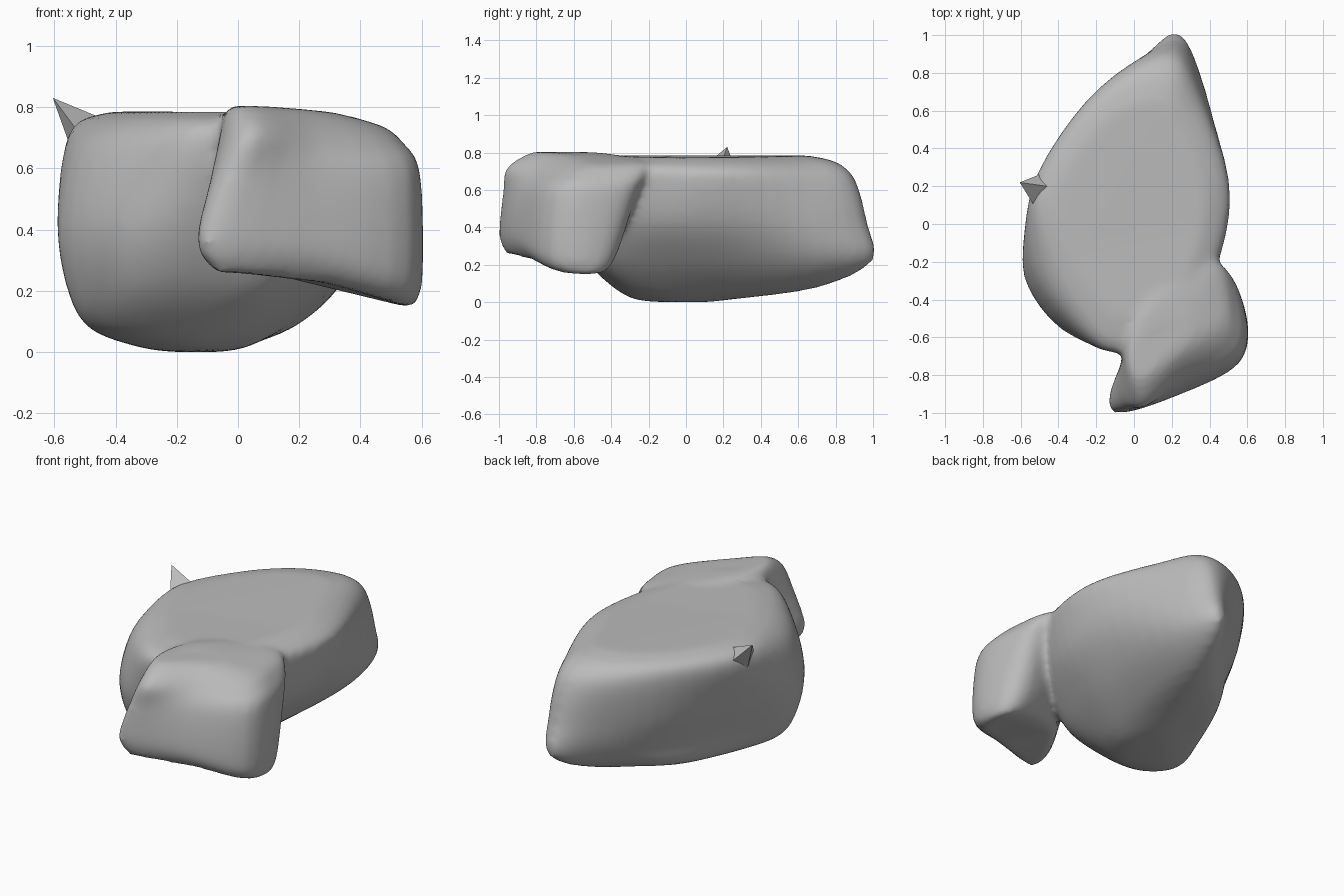
import bpy
import bmesh
from mathutils import Vector

cube = bpy.data.objects.get("Cube")
if cube:
    bpy.data.objects.remove(cube, do_unlink=True)

grey = bpy.data.materials.new("plain grey")
grey.use_nodes = True
grey.diffuse_color = (0.5, 0.5, 0.5, 1)
grey.node_tree.nodes["Principled BSDF"].inputs["Base Color"].default_value = (0.5, 0.5, 0.5, 1)


def spline(points, closed, steps=4):
    """Smooth curve through the given points."""
    n = len(points)
    pick = (lambda i: points[i % n]) if closed else (lambda i: points[min(max(i, 0), n - 1)])
    out = []
    for i in range(n if closed else n - 1):
        a, b, c, d = (pick(i + k) for k in (-1, 0, 1, 2))
        for s in range(steps):
            t = s / steps
            out.append(0.5 * (2 * b + (c - a) * t + (2 * a - 5 * b + 4 * c - d) * t ** 2
                              + (3 * b - a - 3 * c + d) * t ** 3))
    if not closed:
        out.append(points[-1])
    return out


def inset(outline, factor):
    """Outline shrunk towards its middle."""
    n = len(outline)
    cx, cy = sum(p[0] for p in outline) / n, sum(p[1] for p in outline) / n
    return [(cx + (x - cx) * factor, cy + (y - cy) * factor) for x, y in outline]


def loft(bm, levels):
    """Skin stacked outlines (hundredths of a unit), each (height, droop towards +x, outline)."""
    rings = []
    for z, droop, outline in levels:
        pts = [Vector((x, y, z - droop * max(x, 0) ** 2 / 100)) / 100 for x, y in outline]
        rings.append(spline(pts, True))
    columns = [spline(list(col), False) for col in zip(*rings)]
    grid = [[bm.verts.new(p) for p in col] for col in columns]
    for i, a in enumerate(grid):
        b = grid[(i + 1) % len(grid)]
        for j in range(len(a) - 1):
            bm.faces.new((a[j], b[j], b[j + 1], a[j + 1]))
    bm.faces.new([col[0] for col in grid])
    bm.faces.new([col[-1] for col in grid])


def finish(name, bm):
    bmesh.ops.recalc_face_normals(bm, faces=bm.faces)
    mesh = bpy.data.meshes.new(name)
    bm.to_mesh(mesh)
    bm.free()
    mesh.materials.append(grey)
    obj = bpy.data.objects.new(name, mesh)
    bpy.context.collection.objects.link(obj)
    mesh.shade_smooth()
    return obj


# Main body: nearly flat top, rounded keel, undercut flank, pointed back
keel = [(-6, 25), (-13, 21), (-21, 14), (-29, 3), (-32, -14), (-26, -24),
        (-14, -27), (-5, -20), (2, -8), (2, 8), (-1, 20)]
rim = [(19, 80), (-6, 75), (-31, 54), (-52, 17), (-46, -16), (-31, -45),
       (-8, -66), (28, -52), (44, -14), (47, 23), (31, 61)]
body_levels = [
    (0, 0, inset(keel, 0.4)),
    (1.5, 0, keel),
    (8, 0, [(12, 71), (-6, 59), (-25, 41), (-42, 3), (-49, -22), (-35, -37),
            (-12, -38), (4, -30), (13, -8), (16, 20), (18, 55)]),
    (22, 0, [(22, 100), (2, 81), (-23, 52), (-48, 2), (-56, -26), (-37, -50),
             (-10, -52), (14, -43), (28, -10), (32, 25), (33, 72)]),
    (42, 0, [(23, 97), (-2, 83), (-29, 55), (-54, 4), (-58, -28), (-38, -56),
             (-10, -62), (24, -46), (42, -13), (45, 25), (38, 70)]),
    (65, 0, [(22, 90), (-4, 83), (-32, 57), (-55, 16), (-54, -22), (-36, -52),
             (-10, -68), (28, -52), (47, -12), (50, 25), (36, 67)]),
    (75, 0.12, rim),
    (78.5, 0.1, inset(rim, 0.78)),
]
# Slanted block overhanging the front, its underside drooping on one side
block_levels = [
    (26, 0.38, [(-6, -96), (23, -86), (51, -69), (56, -50), (46, -42), (14, -54), (-3, -78)]),
    (36, 0.38, [(-10, -100), (25, -90), (56, -73), (59, -48), (46, -36), (14, -48), (-10, -82)]),
    (58, 0, [(-3, -98), (25, -87), (56, -70), (58, -44), (46, -26), (8, -40), (-8, -78)]),
    (71, 0.1, [(3, -97), (25, -80), (51, -63), (53, -42), (44, -20), (8, -38), (-6, -73)]),
    (79, 0.24, [(3, -86), (22, -72), (44, -57), (47, -40), (38, -22), (8, -40), (-4, -67)]),
    (80.5, 0.24, [(4, -79), (16, -70), (30, -60), (32, -54), (26, -50), (10, -56), (0, -68)]),
]
bm = bmesh.new()
loft(bm, body_levels)
loft(bm, block_levels)
body = finish("body", bm)

# Fuse both volumes and soften the join
remesh = body.modifiers.new("fuse", "REMESH")
remesh.mode = "VOXEL"
remesh.voxel_size = 0.02
remesh.use_smooth_shade = True
soften = body.modifiers.new("soften", "SMOOTH")
soften.factor = 0.5
soften.iterations = 10

# Small thorn on the top edge
bm = bmesh.new()
base = [bm.verts.new(p) for p in ((-0.46, 0.2, 0.77), (-0.48, 0.27, 0.7),
                                  (-0.53, 0.17, 0.62), (-0.53, 0.1, 0.73))]
tip = bm.verts.new((-0.605, 0.22, 0.83))
bm.faces.new(base)
for i in range(4):
    bm.faces.new((base[i], base[(i + 1) % 4], tip))
thorn = finish("thorn", bm)
thorn.data.shade_flat()
